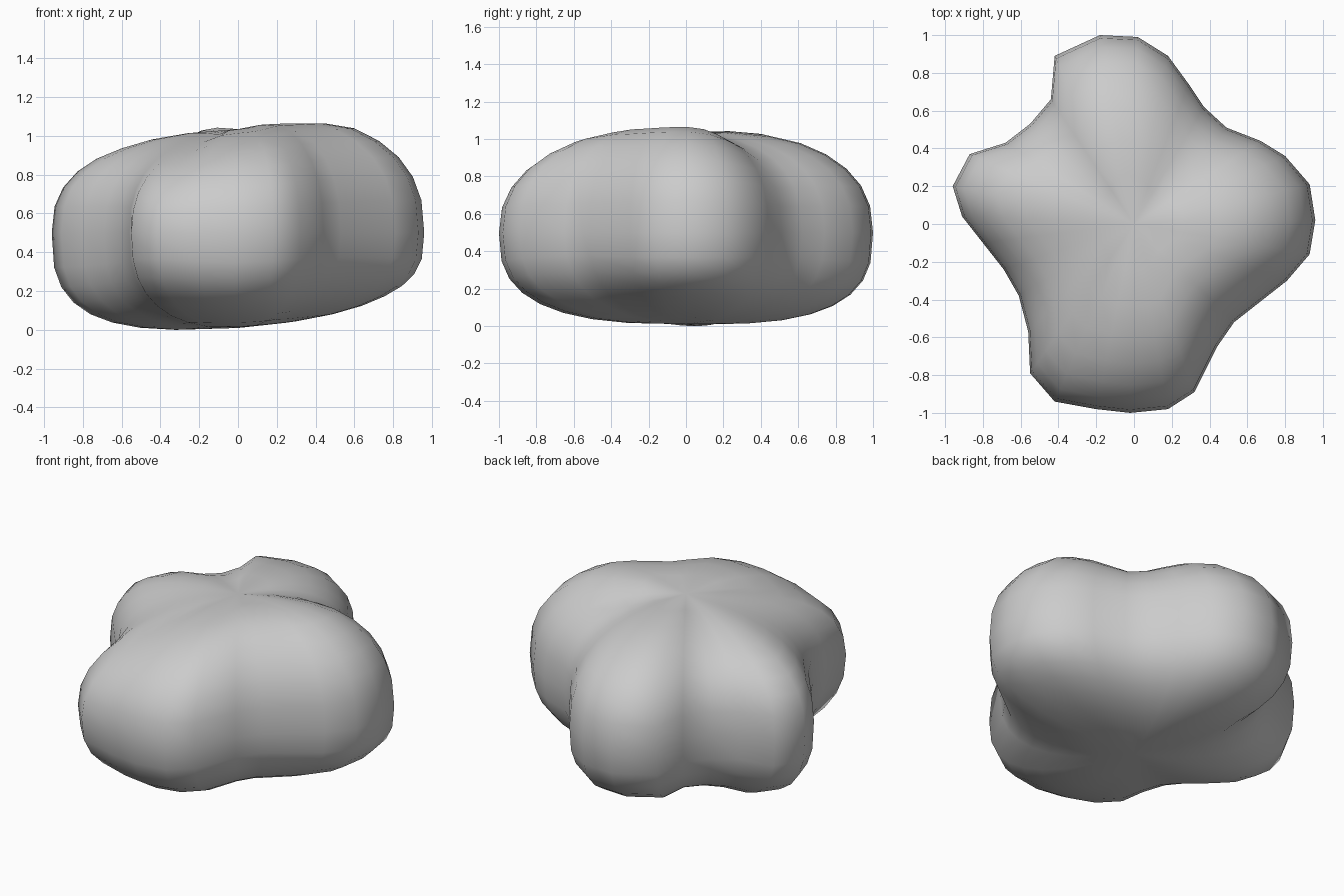
import bpy, bmesh, math

if "Cube" in bpy.data.objects:
    bpy.data.objects.remove(bpy.data.objects["Cube"])

# Plan outline of the four lobes, counter-clockwise from the right
OUTLINE = [(.96, .02), (.93, .21), (.80, .36), (.67, .44), (.49, .51), (.37, .62),
           (.29, .74), (.18, .89), (.02, .99), (-.18, 1.0), (-.42, .89), (-.44, .66),
           (-.55, .53), (-.68, .43), (-.87, .37), (-.96, .20), (-.91, .04), (-.80, -.10),
           (-.69, -.24), (-.61, -.38), (-.56, -.57), (-.55, -.79), (-.42, -.94),
           (-.20, -.98), (-.02, -1.0), (.18, -.98), (.32, -.89), (.44, -.65),
           (.53, -.52), (.81, -.30), (.93, -.16)]

# Direction in degrees, rise of the top, rise of the underside,
# roundness of the top, roundness of the underside
LOBES = [(0, .09, .08, 2.5, 2.9), (48, -.02, .03, 2.5, 2.6), (95, .02, -.01, 2.4, 2.9),
         (115, .04, .0, 2.4, 2.8), (133, -.02, .0, 2.5, 2.8), (170, -.03, -.04, 2.5, 3.0),
         (218, -.03, -.01, 2.5, 2.7), (243, -.05, .0, 2.2, 2.5), (265, .02, .0, 2.3, 2.8),
         (312, .08, .03, 2.4, 2.5), (360, .09, .08, 2.5, 2.9)]
MID, TOP, BOTTOM = .53, 1.065, .04


def lobe(x, y):
    """Blend the lobe values for the direction of a plan point."""
    a = math.degrees(math.atan2(y, x)) % 360
    for k0, k1 in zip(LOBES, LOBES[1:]):
        if k0[0] <= a <= k1[0]:
            f = .5 - .5 * math.cos(math.pi * (a - k0[0]) / (k1[0] - k0[0]))
            return [u + (v - u) * f for u, v in zip(k0[1:], k1[1:])]


def ring(bm, k, steps, upper):
    """One loop of the rounded profile; k = steps is the widest loop."""
    ang = math.pi / 2 * k / steps
    verts = []
    for x, y in OUTLINE:
        t, b, p_top, p_bottom = lobe(x, y)
        p = p_top if upper else p_bottom
        s = math.sin(ang) ** (2 / p)
        h = math.cos(ang) ** (2 / p) if k < steps else 0
        end = (TOP + t * min(1, s * 1.6)) if upper else (BOTTOM + b * min(1, s * 1.2))
        verts.append(bm.verts.new((x * s, y * s, MID + (end - MID) * h)))
    return verts


# Lobed body: stacked loops closed with fans
bm = bmesh.new()
STEPS = 8
rings = [ring(bm, k, STEPS, True) for k in range(1, STEPS + 1)]
rings += [ring(bm, k, STEPS, False) for k in range(STEPS - 1, 0, -1)]
n = len(OUTLINE)
for upper, lower in zip(rings, rings[1:]):
    for i in range(n):
        j = (i + 1) % n
        bm.faces.new((upper[i], lower[i], lower[j], upper[j]))
for loop, z in ((rings[0], TOP), (rings[-1], BOTTOM)):
    tip = bm.verts.new((0, 0, z))
    for i in range(n):
        bm.faces.new((tip, loop[i], loop[(i + 1) % n]))
bmesh.ops.recalc_face_normals(bm, faces=bm.faces)

# Rest the body on the floor
low = min(v.co.z for v in bm.verts)
for v in bm.verts:
    v.co.z -= low
for f in bm.faces:
    f.smooth = True

mesh = bpy.data.meshes.new("lobed_body")
bm.to_mesh(mesh)
bm.free()
body = bpy.data.objects.new("lobed_body", mesh)
bpy.context.collection.objects.link(body)
